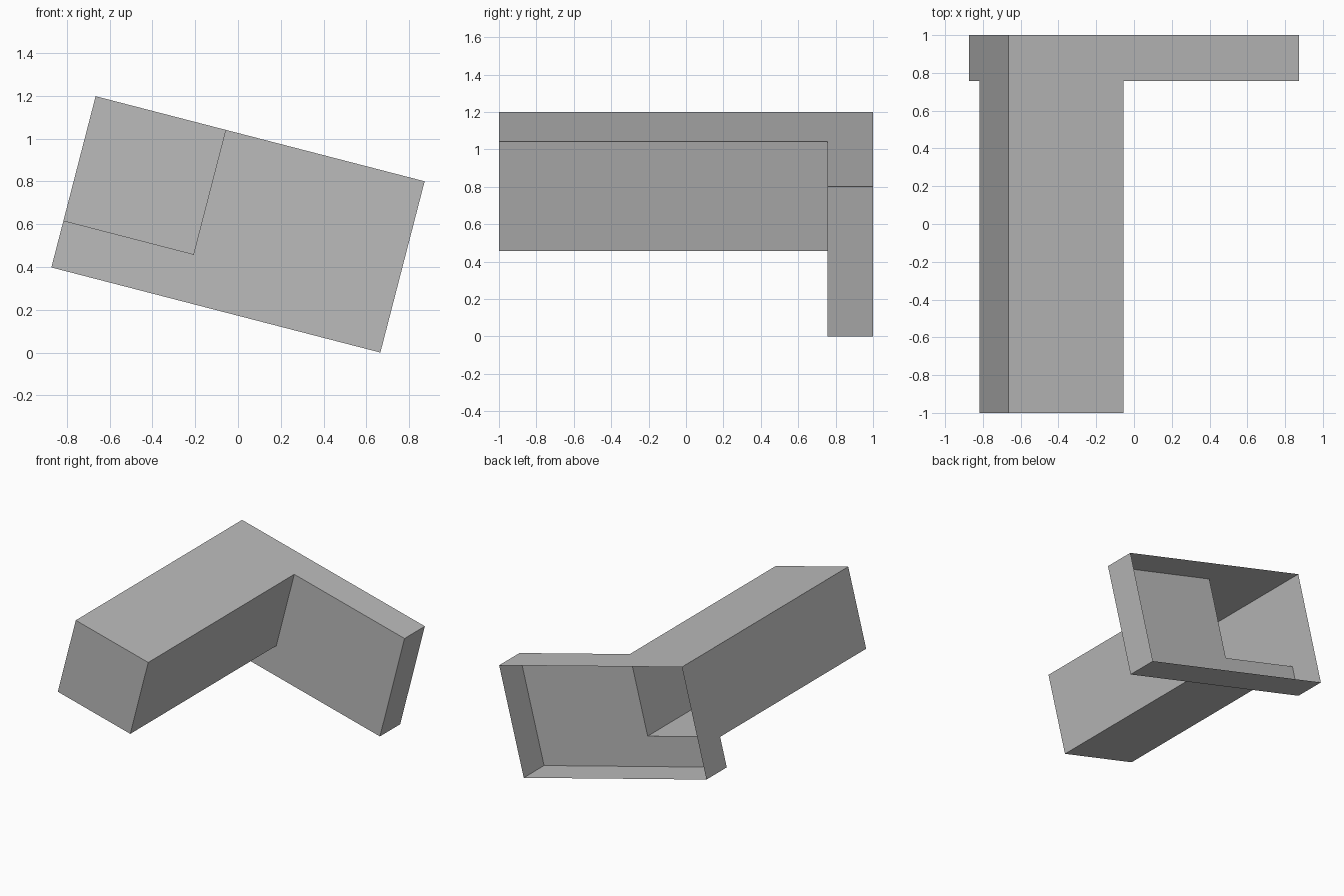
import bpy, bmesh
from math import sin, cos, radians

cube = bpy.data.objects.get("Cube")
if cube:
    bpy.data.objects.remove(cube, do_unlink=True)

TILT = radians(14.5)
TRAY_W, TRAY_H = 1.589, 0.827      # shallow tray at the back
ARM_W, ARM_H = 0.63, 0.603         # long arm reaching forward
FRONT, STEP, BACK = -1.0, 0.756, 1.0

grey = bpy.data.materials.new("plain grey")
grey.use_nodes = True
grey.diffuse_color = (0.5, 0.5, 0.5, 1)
grey.node_tree.nodes["Principled BSDF"].inputs["Base Color"].default_value = (0.5, 0.5, 0.5, 1)

# Shared upper corner of both parts, about which the model is tilted
corner = (-(TRAY_W * cos(TILT) - TRAY_H * sin(TILT)) / 2, 0,
          TRAY_H * cos(TILT) + TRAY_W * sin(TILT))


def rectangle(w, h):
    return [(0, 0), (0, -h), (w, -h), (w, 0)]


def sheet_shell(name, outline, y_front, y_back, panel):
    """Thin side walls around an outline, open at the back, with a front panel."""
    bm = bmesh.new()
    front = [bm.verts.new((x, y_front, z)) for x, z in outline]
    back = [bm.verts.new((x, y_back, z)) for x, z in outline]
    for i in range(len(outline)):
        j = (i + 1) % len(outline)
        bm.faces.new((front[j], front[i], back[i], back[j]))
    for pts in panel:
        bm.faces.new([bm.verts.new((x, y_front, z)) for x, z in pts])
    bmesh.ops.remove_doubles(bm, verts=bm.verts, dist=1e-5)
    mesh = bpy.data.meshes.new(name)
    bm.to_mesh(mesh)
    bm.free()
    mesh.materials.append(grey)
    obj = bpy.data.objects.new(name, mesh)
    obj.location = corner
    obj.rotation_euler = (0, TILT, 0)
    bpy.context.collection.objects.link(obj)
    return obj


# Arm: rectangular tube with a closed front end
arm = rectangle(ARM_W, ARM_H)
sheet_shell("arm", arm, FRONT, STEP, [arm])

# Tray: walls with an L-shaped front panel that leaves the arm open inside
l_panel = [(0, -ARM_H), (0, -TRAY_H), (TRAY_W, -TRAY_H),
           (TRAY_W, 0), (ARM_W, 0), (ARM_W, -ARM_H)]
sheet_shell("back_tray", rectangle(TRAY_W, TRAY_H), STEP, BACK, [l_panel])
